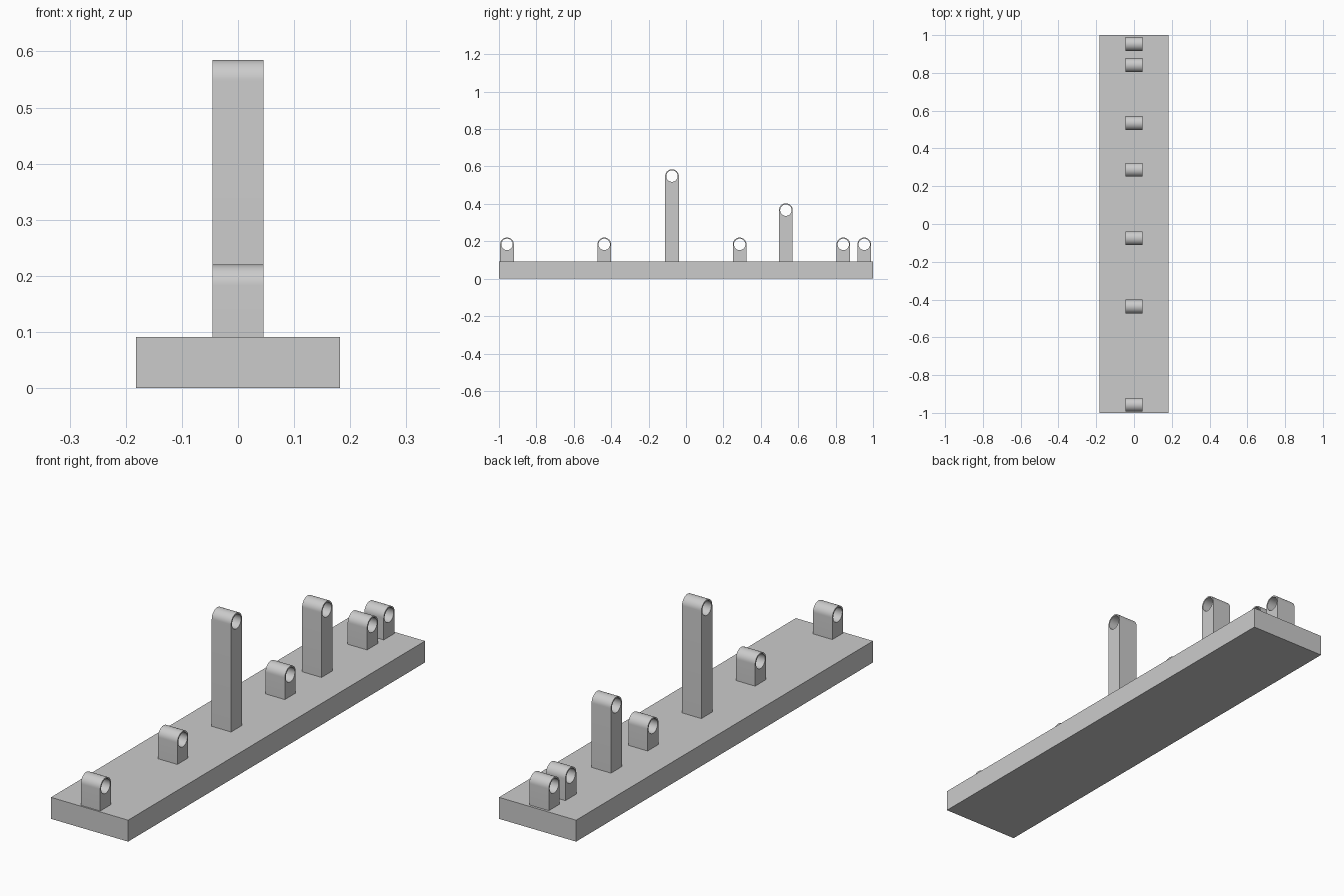
import bpy, bmesh, math

cube = bpy.data.objects.get("Cube")
if cube:
    bpy.data.objects.remove(cube, do_unlink=True)

BASE_TOP = 0.0915
HALF_X = 0.0457      # half thickness of each post
RADIUS = 0.0366      # rounded head
BORE = 0.0305        # hole through the head
SEG = 24             # segments per half circle

grey = bpy.data.materials.new("plain_grey")
grey.use_nodes = True
colour = (0.6, 0.6, 0.6, 1)
grey.diffuse_color = colour
grey.node_tree.nodes["Principled BSDF"].inputs["Base Color"].default_value = colour


def finish(name, bm):
    bmesh.ops.recalc_face_normals(bm, faces=bm.faces)
    mesh = bpy.data.meshes.new(name)
    bm.to_mesh(mesh)
    bm.free()
    mesh.materials.append(grey)
    obj = bpy.data.objects.new(name, mesh)
    bpy.context.collection.objects.link(obj)
    bpy.ops.object.select_all(action="DESELECT")
    obj.select_set(True)
    bpy.context.view_layer.objects.active = obj
    bpy.ops.object.shade_smooth_by_angle(angle=math.radians(30))


def arc(y, z, radius, sweep, steps):
    return [(y + radius * math.cos(sweep * i / steps),
             z + radius * math.sin(sweep * i / steps)) for i in range(steps + 1)]


def post(name, y, top):
    """Upright with a rounded head and a round bore along x."""
    bm = bmesh.new()
    centre = top - RADIUS
    outline = [(y - RADIUS, BASE_TOP), (y + RADIUS, BASE_TOP)]
    outline += arc(y, centre, RADIUS, math.pi, SEG)
    hole = arc(y, centre, BORE, 2 * math.pi, 2 * SEG)[:-1]
    edges = []
    for loop in (outline, hole):
        verts = [bm.verts.new((-HALF_X, py, pz)) for py, pz in loop]
        edges += [bm.edges.new((verts[i - 1], verts[i])) for i in range(len(verts))]
    bmesh.ops.triangle_fill(bm, edges=edges, use_beauty=True, normal=(1, 0, 0))
    side = bmesh.ops.extrude_face_region(bm, geom=bm.faces[:], use_keep_orig=True)
    moved = [g for g in side["geom"] if isinstance(g, bmesh.types.BMVert)]
    bmesh.ops.translate(bm, verts=moved, vec=(2 * HALF_X, 0, 0))
    finish(name, bm)


# Base slab
bm = bmesh.new()
bmesh.ops.create_cube(bm, size=1)
bmesh.ops.scale(bm, verts=bm.verts, vec=(0.364, 2, BASE_TOP))
bmesh.ops.translate(bm, verts=bm.verts, vec=(0, 0, BASE_TOP / 2))
finish("base_slab", bm)

# Short posts along the centre line, then the two taller ones
for number, y in enumerate((-0.957, -0.437, 0.287, 0.841, 0.953), 1):
    post(f"short_post_{number}", y, 0.22)
post("tall_post", -0.075, 0.585)
post("medium_post", 0.534, 0.403)
